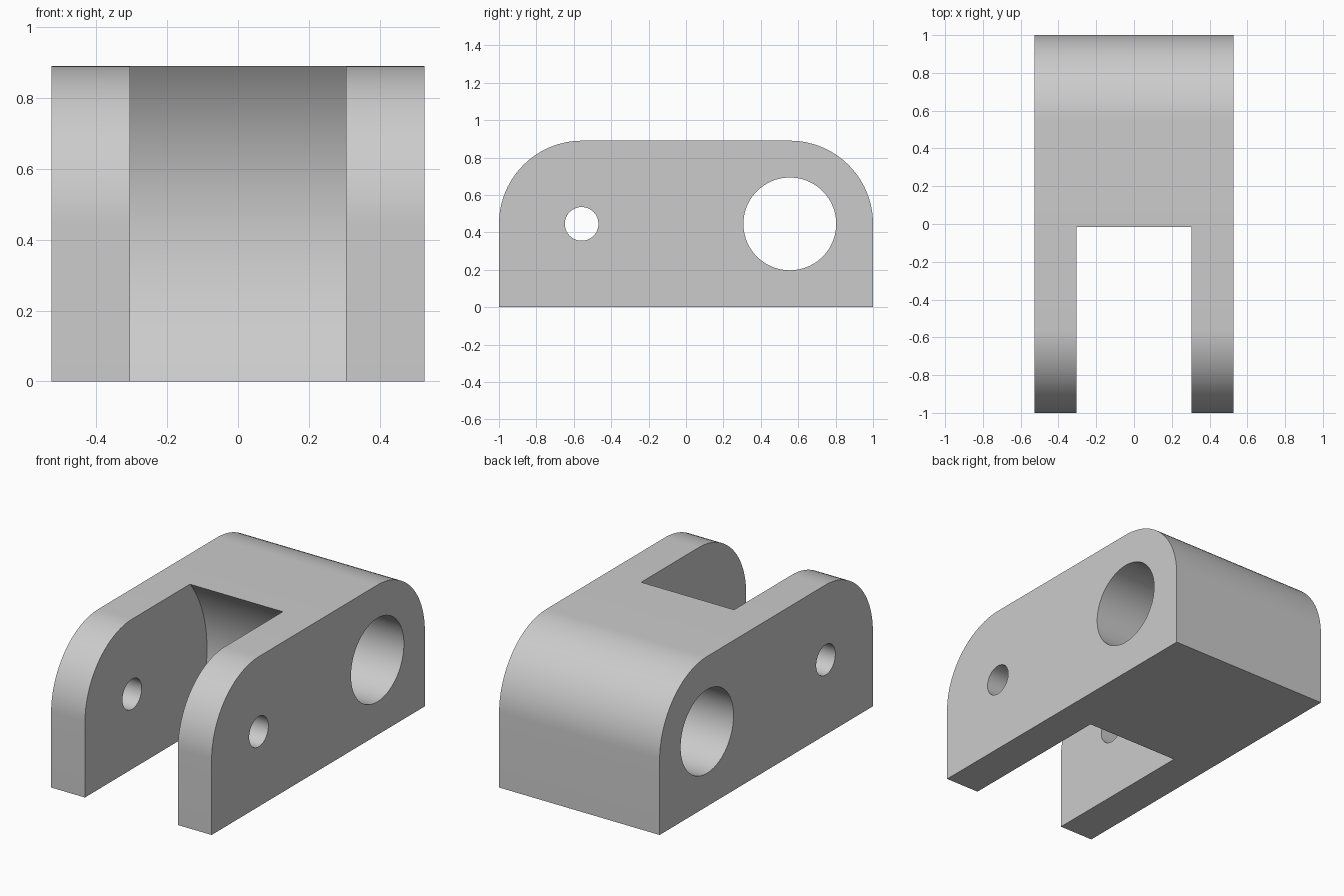
import bpy
import math

# Remove the default cube
if "Cube" in bpy.data.objects:
    bpy.data.objects.remove(bpy.data.objects["Cube"], do_unlink=True)

HEIGHT = 0.89
MID = HEIGHT / 2          # height of both bores and the corner centres
HALF_WIDTH = 0.527
PIVOT = 0.555             # bore distance from the centre

grey = bpy.data.materials.new("light grey")
grey.use_nodes = True
colour = (0.6, 0.6, 0.6, 1)
grey.diffuse_color = colour
grey.node_tree.nodes["Principled BSDF"].inputs["Base Color"].default_value = colour


def extruded(name, outline, half_width):
    """Prism along x from a closed outline of (y, z) points."""
    n = len(outline)
    verts = [(x, y, z) for x in (-half_width, half_width) for y, z in outline]
    faces = [tuple(reversed(range(n))), tuple(range(n, 2 * n))]
    faces += [(i, (i + 1) % n, n + (i + 1) % n, n + i) for i in range(n)]
    mesh = bpy.data.meshes.new(name)
    mesh.from_pydata(verts, [], faces)
    mesh.materials.append(grey)
    obj = bpy.data.objects.new(name, mesh)
    bpy.context.collection.objects.link(obj)
    return obj


def arc(y, z, radius, start, end, steps):
    angles = [math.radians(start + (end - start) * i / steps) for i in range(steps + 1)]
    return [(y + radius * math.cos(a), z + radius * math.sin(a)) for a in angles]


def cut_cylinder(name, y, radius, half_width):
    """Cut a round hole along x through the body."""
    cutter = extruded(name, arc(y, MID, radius, 0, 360, 96)[:-1], half_width)
    cutter.hide_render = True
    mod = body.modifiers.new(name, "BOOLEAN")
    mod.operation = "DIFFERENCE"
    mod.solver = "EXACT"
    mod.object = cutter
    bpy.ops.object.modifier_apply(modifier=mod.name)
    bpy.data.objects.remove(cutter, do_unlink=True)


# Clevis block: flat base, both upper ends rounded
profile = [(-1, 0), (1, 0)]
profile += arc(PIVOT, MID, 1 - PIVOT, 0, 90, 24)
profile += arc(-PIVOT, MID, 1 - PIVOT, 90, 180, 24)
body = extruded("clevis_bracket", profile, HALF_WIDTH)
bpy.ops.object.select_all(action="DESELECT")
body.select_set(True)
bpy.context.view_layer.objects.active = body

# Fork slot with a concave back wall, then the pin hole and the large bore
cut_cylinder("fork_slot", -PIVOT, 0.70, 0.305)
cut_cylinder("pin_hole", -PIVOT - 0.003, 0.09, 1)
cut_cylinder("large_bore", PIVOT, 0.248, 1)

bpy.ops.object.shade_smooth_by_angle(angle=math.radians(30))
